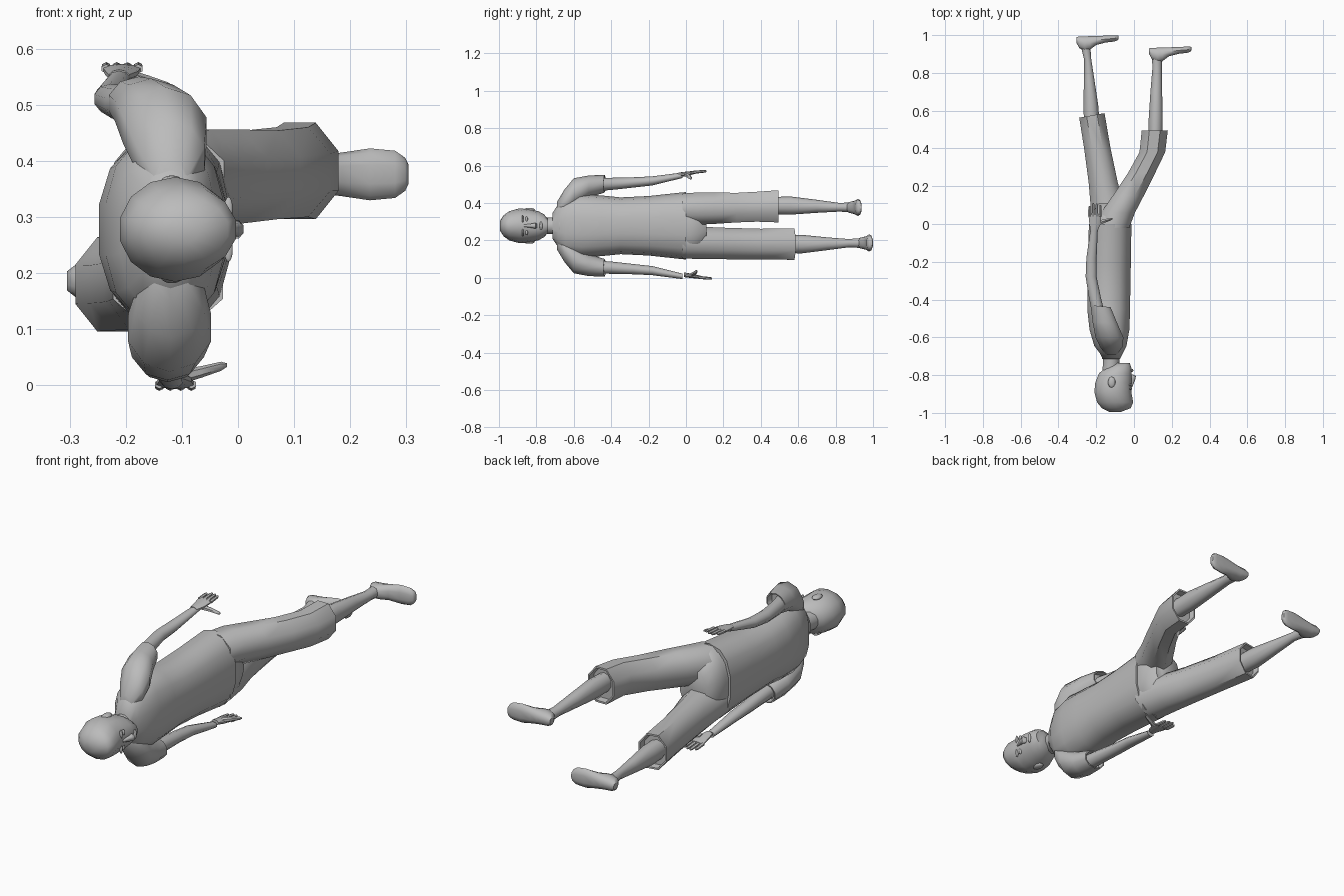
import bpy, bmesh, math
from mathutils import Vector

if "Cube" in bpy.data.objects:
    bpy.data.objects.remove(bpy.data.objects["Cube"])

grey = bpy.data.materials.new("plain grey")
grey.use_nodes = True
grey.diffuse_color = (0.5, 0.5, 0.5, 1)
grey.node_tree.nodes["Principled BSDF"].inputs["Base Color"].default_value = (0.5, 0.5, 0.5, 1)


def finish(bm, name, angle):
    bmesh.ops.recalc_face_normals(bm, faces=bm.faces)
    mesh = bpy.data.meshes.new(name)
    bm.to_mesh(mesh)
    bm.free()
    mesh.materials.append(grey)
    ob = bpy.data.objects.new(name, mesh)
    bpy.context.collection.objects.link(ob)
    bpy.ops.object.select_all(action='DESELECT')
    ob.select_set(True)
    bpy.context.view_layer.objects.active = ob
    bpy.ops.object.shade_smooth_by_angle(angle=math.radians(angle))
    return ob


def loft(name, rings, n=12, axis='Y', power=1.0, slope=0.0, hem=False, angle=50):
    """Skin rings (along, centre a, centre b, half a, half b); slope tilts the last ring."""
    rings = [tuple(r) for r in rings]
    tilts = [0.0] * (len(rings) - 1) + [slope]
    if hem:  # turn the open end inwards
        y, a, b, ha, hb = rings[-1]
        rings += [(y, a, b, ha * .9, hb * .9), (y - .03, a, b, ha * .85, hb * .85)]
        tilts += [slope, slope]
    bm = bmesh.new()
    loops = []
    grow = 1 / math.cos(math.pi / n)
    for (s, a, b, ha, hb), tilt in zip(rings, tilts):
        loop = []
        for i in range(n):
            t = 2 * math.pi * (i + .5) / n
            c, d = math.cos(t), math.sin(t)
            u = ha * math.copysign(abs(c) ** power, c) * grow
            v = hb * math.copysign(abs(d) ** power, d) * grow
            co = (a + u, s + tilt * u, b + v) if axis == 'Y' else (s, a + u, b + v)
            loop.append(bm.verts.new(co))
        loops.append(loop)
    for p, q in zip(loops, loops[1:]):
        for i in range(n):
            j = (i + 1) % n
            bm.faces.new((p[i], p[j], q[j], q[i]))
    bm.faces.new(loops[0])
    bm.faces.new(loops[-1])
    return finish(bm, name, angle)


def blob(name, centre, size):
    bm = bmesh.new()
    bmesh.ops.create_uvsphere(bm, u_segments=10, v_segments=8, radius=1)
    bmesh.ops.scale(bm, vec=Vector(size), verts=bm.verts)
    bmesh.ops.translate(bm, vec=Vector(centre), verts=bm.verts)
    return finish(bm, name, 60)


MID = .278  # height of the body's own centre plane

# Head: (along, back, front, half width)
head = [(-.995, -.13, -.07, .025), (-.975, -.17, -.018, .055), (-.945, -.195, -.004, .076),
        (-.89, -.21, -.014, .091), (-.84, -.205, -.012, .086), (-.79, -.185, -.012, .076),
        (-.76, -.15, -.014, .06), (-.737, -.11, -.022, .036)]
loft("head", [(y, (b + f) / 2, MID, (f - b) / 2, w) for y, b, f, w in head], n=14)
loft("neck", [(-.80, -.125, MID, .045, .045), (-.73, -.12, MID, .043, .043),
              (-.62, -.115, MID, .05, .055)])
loft("nose", [(-.865, -.016, MID, .006, .006), (-.82, -.004, MID, .012, .012),
              (-.805, -.004, MID, .014, .016), (-.796, -.014, MID, .006, .01)], n=8)
blob("lips", (-.011, -.775, MID), (.008, .008, .024))
for side, word in ((1, "left"), (-1, "right")):
    blob(word + "_ear", (-.118, -.838, MID + side * .086), (.02, .03, .01))
    blob(word + "_eye", (-.02, -.852, MID + side * .035), (.008, .007, .015))
    blob(word + "_brow", (-.017, -.873, MID + side * .036), (.008, .005, .022))

# Shirt
loft("shirt", [(-.715, -.12, MID, .045, .065), (-.685, -.12, MID, .06, .11),
               (-.645, -.125, MID, .085, .15), (-.56, -.13, MID, .105, .165),
               (-.45, -.134, MID, .113, .158), (-.35, -.133, MID, .113, .148),
               (-.2, -.131, MID, .114, .155), (0, -.126, MID, .112, .176)],
     n=14, power=.85, hem=True)
loft("collar", [(-.675, -.112, MID, .058, .064), (-.682, -.112, MID, .058, .06)],
     slope=.6)

# Sleeves, arms and hands; the left arm swings back
for side, word in ((1, "left"), (-1, "right")):
    back = side > 0

    def place(rows):
        """Pick the swing for this arm and mirror it across the centre plane."""
        return [(y, xl if back else xr, MID + side * h, a, b) for y, xl, xr, h, a, b in rows]

    loft(word + "_sleeve", place([(-.69, -.12, -.12, .08, .03, .045),
                                  (-.65, -.12, -.12, .125, .06, .065),
                                  (-.6, -.13, -.122, .175, .074, .075),
                                  (-.52, -.155, -.125, .21, .064, .056),
                                  (-.435, -.177, -.125, .225, .053, .045)]),
         n=10, hem=True, slope=-.1)
    loft(word + "_arm", place([(-.5, -.18, -.125, .22, .033, .034),
                               (-.4, -.205, -.128, .224, .032, .031),
                               (-.28, -.227, -.132, .232, .029, .026),
                               (-.18, -.225, -.13, .24, .027, .023),
                               (-.02, -.21, -.118, .27, .019, .014)]), n=10)
    reach = 0 if back else .03
    shift = 0 if back else .095  # how far forward this hand hangs
    drop = 0 if back else -.01
    top = MID + side * (.286 + drop)
    loft(word + "_palm", [(-.04 + reach, -.212 + shift, top - side * .014, .018, .012),
                          (.0 + reach, -.207 + shift, top - side * .008, .029, .011),
                          (.05 + reach, -.207 + shift, top, .034, .008)], n=10)
    for k, tip in enumerate((.095, .11, .108, .1)):
        x = -.235 + k * .019 + shift
        loft(f"{word}_finger_{k + 1}", [(.04 + reach, x, top, .008, .007),
                                        (tip - .01 + reach, x, top + side * .005, .007, .006),
                                        (tip + reach, x, top + side * .006, .004, .004)], n=6)
    loft(word + "_thumb", [(-.2 + shift, .0 + reach, top - side * .012, .015, .011),
                           (-.16 + shift, .015 + reach, top - side * .022, .01, .009),
                           (-.125 + shift, .025 + reach, top - side * .032, .007, .007),
                           (-.115 + shift, .028 + reach, top - side * .034, .003, .003)],
         n=6, axis='X')

# Trousers
loft("trouser_seat", [(-.08, -.125, MID, .1, .15), (.02, -.123, MID, .103, .165),
                      (.07, -.12, MID, .095, .14), (.11, -.115, MID, .07, .09)], power=.9)
loft("left_trouser_leg", [(-.02, -.115, .365, .09, .085), (.06, -.085, .37, .09, .086),
                          (.15, -.03, .372, .082, .084), (.27, .04, .375, .072, .079),
                          (.38, .097, .38, .068, .08), (.495, .11, .382, .069, .086)],
     n=8, hem=True)
loft("right_trouser_leg", [(-.02, -.125, .19, .098, .087), (.1, -.14, .186, .09, .086),
                           (.22, -.163, .183, .077, .084), (.4, -.194, .18, .07, .082),
                           (.575, -.223, .18, .067, .084)],
     n=8, hem=True, slope=.18)

# Lower legs
loft("left_calf", [(.42, .113, .386, .036, .043), (.56, .115, .386, .037, .046),
                   (.7, .118, .382, .031, .033), (.82, .122, .377, .025, .022),
                   (.9, .122, .376, .026, .026)], n=10)
loft("right_calf", [(.5, -.222, .18, .04, .045), (.62, -.228, .18, .04, .047),
                    (.76, -.237, .182, .028, .032), (.87, -.245, .185, .019, .021),
                    (.95, -.258, .186, .026, .026)], n=10)

# Feet: (along, top, sole, half width), toes pointing forward
foot = [(.08, .9, .93, .016), (.095, .872, .932, .027), (.125, .855, .933, .031),
        (.15, .862, .934, .033), (.185, .888, .935, .037), (.235, .901, .937, .044),
        (.28, .906, .939, .04), (.298, .912, .939, .028), (.304, .92, .937, .016)]
for word, dx, dy, z in (("left", 0, 0, .376), ("right", -.385, .06, .186)):
    loft(word + "_foot", [(x + dx, (t + s) / 2 + dy, z, (s - t) / 2, w) for x, t, s, w in foot],
         n=10, axis='X', power=.85)
